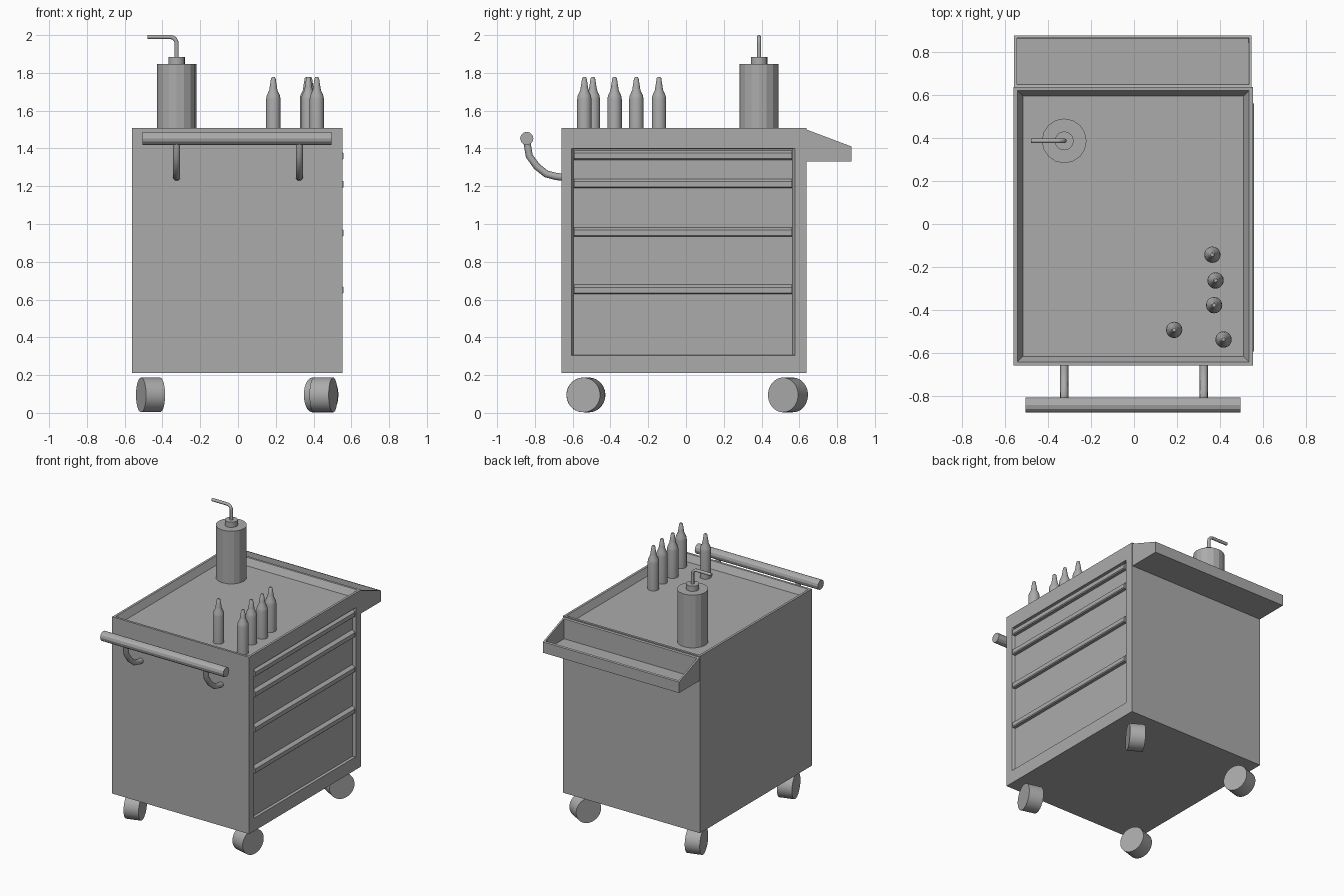
import bpy, bmesh, math
from mathutils import Vector, Matrix

old = bpy.data.objects.get("Cube")
if old:
    bpy.data.objects.remove(old, do_unlink=True)

grey = bpy.data.materials.new("plain_grey")
grey.use_nodes = True
COLOUR = (0.41, 0.41, 0.41, 1)
grey.diffuse_color = COLOUR
grey.node_tree.nodes["Principled BSDF"].inputs["Base Color"].default_value = COLOUR


def finish(bm, name, smooth=False):
    bmesh.ops.recalc_face_normals(bm, faces=bm.faces)
    mesh = bpy.data.meshes.new(name)
    bm.to_mesh(mesh)
    bm.free()
    ob = bpy.data.objects.new(name, mesh)
    bpy.context.collection.objects.link(ob)
    mesh.materials.append(grey)
    if smooth:
        bpy.ops.object.select_all(action='DESELECT')
        ob.select_set(True)
        bpy.context.view_layer.objects.active = ob
        bpy.ops.object.shade_smooth_by_angle(angle=math.radians(35))


def box(lo, hi):
    bm = bmesh.new()
    bmesh.ops.create_cube(bm, size=1)
    lo, hi = Vector(lo), Vector(hi)
    for v in bm.verts:
        v.co = (lo + hi) / 2 + v.co * (hi - lo)
    return bm


def facing(bm, direction):
    bm.normal_update()
    return max(bm.faces, key=lambda f: f.normal.dot(Vector(direction)))


def inset(bm, face, thickness):
    bmesh.ops.inset_region(bm, faces=[face], thickness=thickness)


def cylinder(name, centre, axis, radius, length, sides=32, smooth=True):
    bm = bmesh.new()
    turn = Vector((0, 0, 1)).rotation_difference(Vector(axis)).to_matrix().to_4x4()
    bmesh.ops.create_cone(bm, cap_ends=True, segments=sides, radius1=radius,
                          radius2=radius, depth=length,
                          matrix=Matrix.Translation(centre) @ turn)
    finish(bm, name, smooth)


def lathe(name, profile, x, y, sides=20):
    bm = bmesh.new()
    verts = [bm.verts.new((x + r, y, z)) for r, z in profile]
    edges = [bm.edges.new(pair) for pair in zip(verts, verts[1:])]
    bmesh.ops.spin(bm, geom=verts + edges, cent=(x, y, 0), axis=(0, 0, 1),
                   angle=math.tau, steps=sides)
    bmesh.ops.remove_doubles(bm, verts=bm.verts, dist=0.0005)
    finish(bm, name, True)


def skin(rings):
    # Closed solid through a row of matching rings
    bm = bmesh.new()
    loops = [[bm.verts.new(p) for p in ring] for ring in rings]
    for a, b in zip(loops, loops[1:]):
        for k in range(len(a)):
            n = (k + 1) % len(a)
            bm.faces.new((a[k], a[n], b[n], b[k]))
    bm.faces.new(loops[0])
    bm.faces.new(loops[-1])
    bmesh.ops.recalc_face_normals(bm, faces=bm.faces)
    return bm


def tube(name, points, radius, sides=12):
    # Round section swept along a planar path
    pts = [Vector(p) for p in points]
    side = (pts[1] - pts[0]).cross(pts[-1] - pts[0]).normalized()
    rings = []
    for i, p in enumerate(pts):
        along = (pts[min(i + 1, len(pts) - 1)] - pts[max(i - 1, 0)]).normalized()
        up = side.cross(along)
        rings.append([p + radius * (side * math.cos(a) + up * math.sin(a))
                      for a in (math.tau * k / sides for k in range(sides))])
    finish(skin(rings), name, True)


# Cabinet with a sunken top tray and a recessed drawer bay
LEFT, RIGHT, FRONT, BACK, BASE, TOP = -0.56, 0.553, -0.66, 0.638, 0.21, 1.508
FLOOR = 1.46
bm = box((LEFT, FRONT, BASE), (RIGHT, BACK, TOP))
tray = facing(bm, (0, 0, 1))
inset(bm, tray, 0.024)
inset(bm, tray, 0.036)
for v in tray.verts:
    v.co.z = FLOOR
bay = facing(bm, (1, 0, 0))
inset(bm, bay, 0.05)
for v in bay.verts:
    v.co.y = -0.605 if v.co.y < 0 else 0.577
    v.co.z = 0.305 if v.co.z < 0.8 else 1.40
inset(bm, bay, 0.003)
for v in bay.verts:
    v.co.x -= 0.02
    v.co.y += 0.008 if v.co.y < 0 else -0.01
finish(bm, "cabinet")

# Full-width drawer pulls
for i, z in enumerate((1.34, 1.19, 0.933, 0.63)):
    outline = [(0.525, z + 0.049), (0.539, z + 0.049), (0.553, z + 0.04),
               (0.559, z + 0.035), (0.559, z + 0.006), (0.553, z), (0.525, z)]
    bm = skin([[(x, y, pz) for x, pz in outline] for y in (-0.594, 0.561)])
    finish(bm, f"drawer_pull_{i + 1}")

# Open bin with a sloping rim behind the cabinet
outline = [(BACK, 1.33), (0.877, 1.33), (0.877, 1.41), (BACK, 1.50)]
bm = skin([[(x, y, z) for y, z in outline] for x in (-0.558, 0.548)])
mouth = facing(bm, (0, 0.3, 1))
inset(bm, mouth, 0.018)
inset(bm, mouth, 0.002)
for v in mouth.verts:
    v.co.z = 1.35
finish(bm, "back_bin")

# Faceted push handle and its two curved brackets
cylinder("push_handle", (-0.005, -0.843, 1.453), (1, 0, 0), 0.035, 1.0, 12, False)
arc = [(-0.65, 1.247), (-0.69, 1.252), (-0.74, 1.265), (-0.79, 1.305),
       (-0.83, 1.36), (-0.843, 1.44)]
for x, side in ((-0.325, "right"), (0.325, "left")):
    tube(f"handle_bracket_{side}", [(x, y, z) for y, z in arc], 0.019)

# Swivelled casters
for name, x, y, turn in (("front_left", 0.453, -0.53, -15), ("back_left", 0.44, 0.54, -30),
                         ("front_right", -0.463, -0.53, 17), ("back_right", -0.463, 0.54, 17)):
    a = math.radians(turn)
    cylinder(f"caster_{name}", (x, y, 0.095), (math.cos(a), math.sin(a), 0), 0.092, 0.105)

# Pump bottle with a bent spout
PX, PY = -0.325, 0.387
cylinder("pump_bottle", (PX, PY, (FLOOR + 1.847) / 2), (0, 0, 1), 0.104, 1.847 - FLOOR, 16, False)
cylinder("pump_cap", (PX, PY, 1.866), (0, 0, 1), 0.044, 0.038, 16)
bend = [(PX - 0.035 + 0.035 * math.cos(a), PY, 1.955 + 0.035 * math.sin(a))
        for a in (math.radians(18 * k) for k in range(6))]
tube("pump_spout", [(PX, PY, 1.88)] + bend + [(-0.48, PY, 1.99)], 0.011)

# Small squeeze bottles
profile = [(0, FLOOR), (0.038, FLOOR), (0.038, 1.66), (0.035, 1.68), (0.022, 1.708),
           (0.02, 1.72), (0.012, 1.772), (0.008, 1.777), (0, 1.777)]
spots = ((0.365, -0.143), (0.38, -0.263), (0.373, -0.378), (0.187, -0.493), (0.417, -0.538))
for i, (x, y) in enumerate(spots):
    lathe(f"squeeze_bottle_{i + 1}", profile, x, y)
